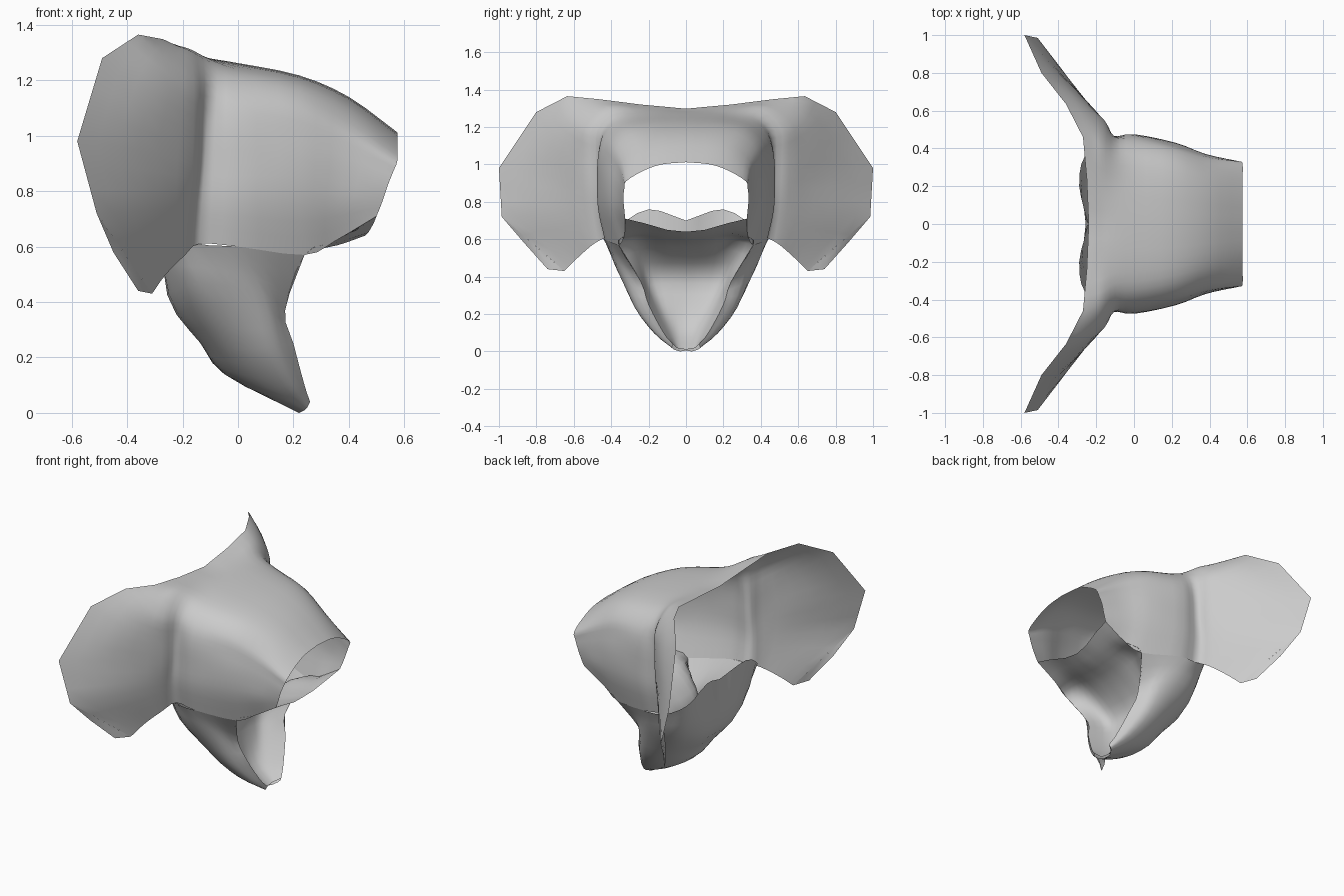
import bpy, bmesh
from mathutils import Vector


def curve_line(pts, n, straight=False):
    # curve (or straight segments) through the points, n steps per span
    out = []
    for i in range(len(pts) - 1):
        b, c = pts[i], pts[i + 1]
        a = pts[i - 1] if i else b * 2 - c
        d = pts[i + 2] if i + 2 < len(pts) else c * 2 - b
        for k in range(n):
            t = k / n
            if straight:
                out.append(b.lerp(c, t))
            else:
                out.append(0.5 * (2 * b + (c - a) * t + (2 * a - 5 * b + 4 * c - d) * t * t
                                  + (3 * b - a - 3 * c + d) * t ** 3))
    out.append(pts[-1])
    return out


def loft(name, patches, n=3):
    # skin half-section grids (rows, indices of straight rows), then mirror across y = 0
    bm = bmesh.new()
    for rows, straight in patches:
        grid = [curve_line([Vector(p) for p in r], n, i in straight) for i, r in enumerate(rows)]
        cols = [curve_line(list(c), n) for c in zip(*grid)]
        for s in (1, -1):
            v = [[bm.verts.new((p.x, s * p.y, max(p.z, 0))) for p in c] for c in cols]
            for i in range(len(v) - 1):
                for j in range(len(v[0]) - 1):
                    q = (v[i][j], v[i + 1][j], v[i + 1][j + 1], v[i][j + 1])
                    bm.faces.new(q if s > 0 else q[::-1])
    bmesh.ops.remove_doubles(bm, verts=bm.verts, dist=0.0015)
    bmesh.ops.recalc_face_normals(bm, faces=bm.faces)
    me = bpy.data.meshes.new(name)
    bm.to_mesh(me)
    bm.free()
    ob = bpy.data.objects.new(name, me)
    bpy.context.collection.objects.link(ob)
    for p in me.polygons:
        p.use_smooth = True
    return ob


# Head cross-sections, each from top centre round to the cheek
nose_rim = [(.575, 0, 1.012), (.575, .13, 1.0), (.575, .23, .965), (.575, .32, .91),
            (.56, .33, .87), (.54, .335, .82), (.52, .33, .76), (.5, .325, .71)]
nose_mid = [(.4, 0, 1.14), (.4, .15, 1.13), (.4, .26, 1.095), (.4, .34, 1.02),
            (.39, .36, .95), (.38, .37, .86), (.36, .37, .75), (.35, .33, .62)]
brow = [(.22, 0, 1.218), (.22, .18, 1.21), (.22, .31, 1.18), (.22, .39, 1.11),
        (.22, .415, 1.02), (.22, .43, .9), (.22, .42, .75), (.24, .36, .57)]
skull = [(0, 0, 1.262), (0, .2, 1.255), (0, .35, 1.225), (0, .435, 1.15),
         (0, .47, 1.05), (0, .475, .9), (0, .47, .76), (0, .435, .6)]
neck = [(-.1, 0, 1.278), (-.1, .2, 1.278), (-.1, .36, 1.265), (-.1, .45, 1.18),
        (-.11, .465, 1.05), (-.12, .465, .9), (-.13, .46, .76), (-.14, .43, .61)]
# Sections flaring out into the collar and ears
ear_root = [(-.16, 0, 1.285), (-.165, .22, 1.297), (-.17, .42, 1.305), (-.16, .54, 1.2),
            (-.16, .55, 1.07), (-.165, .55, .9), (-.18, .54, .75), (-.19, .5, .57)]
ear_mid = [(-.2, 0, 1.292), (-.21, .23, 1.31), (-.22, .44, 1.325), (-.27, .61, 1.28),
           (-.31, .7, 1.15), (-.36, .77, .95), (-.33, .75, .73), (-.26, .58, .5)]
ear_rim = [(-.24, 0, 1.298), (-.25, .24, 1.32), (-.27, .46, 1.348), (-.36, .635, 1.365),
           (-.49, .8, 1.28), (-.58, 1, .98), (-.51, .985, .72), (-.31, .65, .43)]
# lower lobe of each ear
lobe_rows = [[(-.51, .985, .72), (-.45, .865, .58), (-.36, .74, .44), (-.31, .65, .43)],
             [(-.51, .985, .72), (-.444, .874, .624), (-.377, .763, .527), (-.31, .65, .43)]]
loft("head_and_ears", [
    ([nose_rim, nose_mid, brow, skull, neck, ear_root, ear_mid, ear_rim], {7}),
    (lobe_rows, {0, 1})])

# Jaw levels, each from mouth edge round to back centre
jaw = [
    [(.24, .36, .57), (0, .435, .6), (-.14, .43, .61), (-.26, .36, .67), (-.29, .2, .76), (-.24, 0, .7)],
    [(.17, .24, .37), (.09, .34, .43), (-.04, .38, .46), (-.18, .34, .46), (-.25, .18, .43), (-.25, 0, .42)],
    [(.2, .2, .25), (.13, .27, .24), (.03, .26, .23), (-.07, .2, .24), (-.13, .1, .25), (-.14, 0, .26)],
    [(.24, .12, .1), (.19, .17, .1), (.11, .15, .09), (.03, .11, .105), (-.03, .06, .13), (-.05, 0, .14)],
    [(.26, .07, .04), (.25, .075, .02), (.24, .065, .01), (.23, .05, .005), (.22, .03, 0), (.21, 0, .005)],
]
loft("lower_jaw", [(jaw, {4})])

# Underside of the snout, running back and down as the mouth lining
mouth = [
    [(.5, .325, .71), (.49, .22, .685), (.47, .1, .65), (.46, 0, .64)],
    [(.35, .33, .62), (.36, .23, .63), (.36, .11, .615), (.36, 0, .605)],
    [(.24, .36, .57), (.2, .25, .59), (.19, .12, .565), (.19, 0, .56)],
    [(.17, .24, .37), (.05, .21, .41), (.03, .1, .42), (.03, 0, .42)],
    [(.2, .2, .25), (.08, .15, .25), (.05, .08, .25), (.04, 0, .25)],
    [(.24, .12, .1), (.15, .09, .11), (.11, .05, .11), (.1, 0, .11)],
    [(.26, .07, .04), (.23, .05, .02), (.22, .03, .015), (.22, 0, .01)],
]
loft("mouth_lining", [(mouth, {0})])
